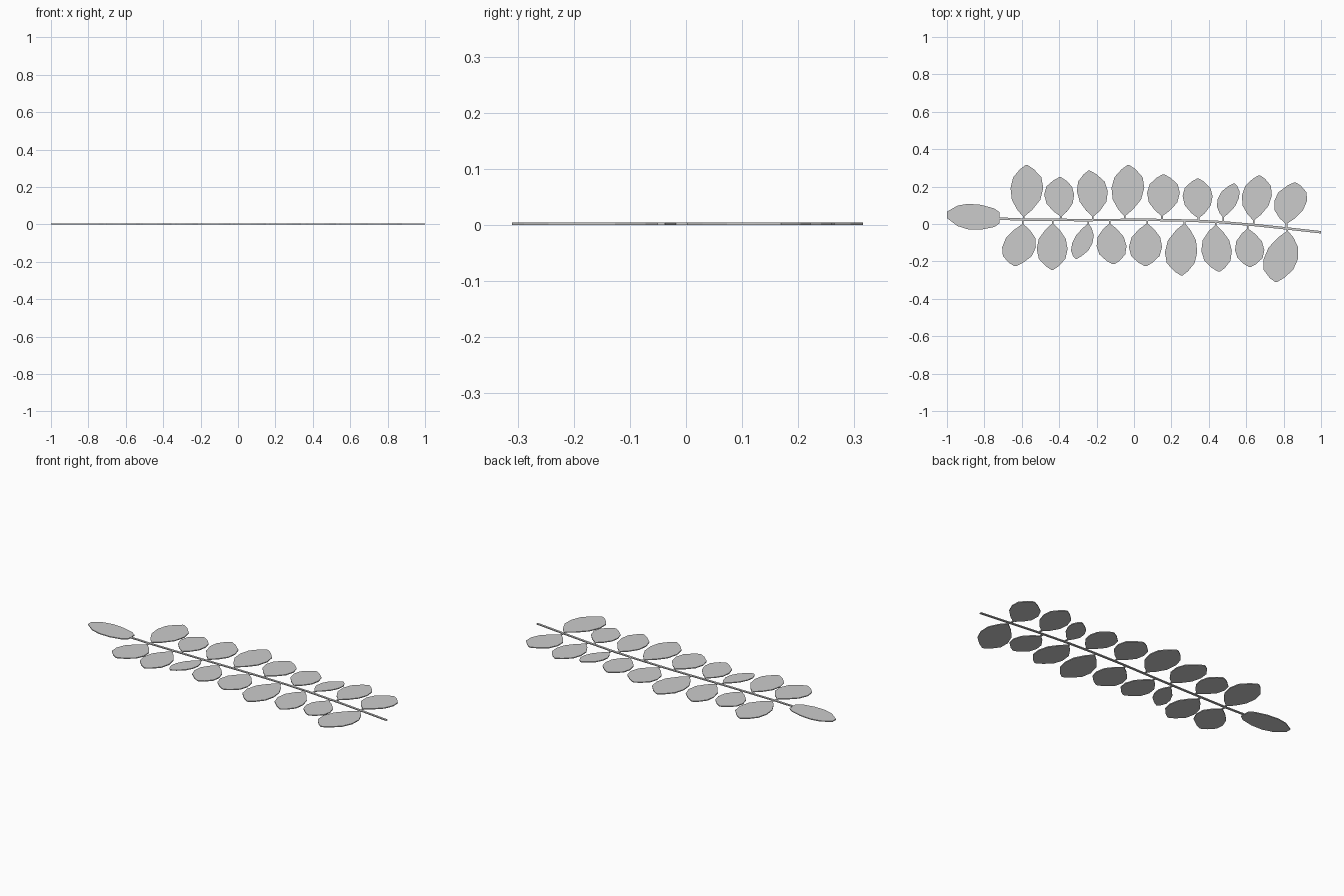
import bpy, bmesh
from mathutils import Vector

if "Cube" in bpy.data.objects:
    bpy.data.objects.remove(bpy.data.objects["Cube"])

THICK = 0.005

# Outline profile: (fraction along leaf, fraction of half width)
OVAL = [(0, .06), (.12, .45), (.32, .87), (.55, 1), (.76, .86), (.92, .42), (1, .06)]
BLUNT = [(0, .42), (.1, .72), (.35, .97), (.6, 1), (.8, .8), (1, .25)]


def slab(name, pts, z0=0.0, z1=THICK):
    """Flat plate extruded from a closed 2D outline."""
    bm = bmesh.new()
    face = bm.faces.new([bm.verts.new((x, y, z0)) for x, y in pts])
    ext = bmesh.ops.extrude_face_region(bm, geom=[face])
    bmesh.ops.translate(bm, vec=(0, 0, z1 - z0),
                        verts=[v for v in ext["geom"] if isinstance(v, bmesh.types.BMVert)])
    bmesh.ops.recalc_face_normals(bm, faces=bm.faces)
    me = bpy.data.meshes.new(name)
    bm.to_mesh(me)
    bm.free()
    ob = bpy.data.objects.new(name, me)
    bpy.context.collection.objects.link(ob)
    return ob


def leaf_outline(base, tip, lo, hi, profile):
    """Outline running along the second axis, bulging on the first to lo and hi."""
    base, tip = Vector(base), Vector(tip)
    axis = [(base.lerp(tip, t), w) for t, w in profile]
    kl = min((p.x - lo) / w for p, w in axis)
    kr = min((hi - p.x) / w for p, w in axis)
    left = [(p.x - kl * w, p.y) for p, w in axis]
    right = [(p.x + kr * w, p.y) for p, w in axis]
    return left + right[::-1]


def ribbon(name, path, width):
    """Thin strip following a 2D path."""
    pts = [Vector(p) for p in path]
    a, b = [], []
    for i, p in enumerate(pts):
        d = (pts[min(i + 1, len(pts) - 1)] - pts[max(i - 1, 0)]).normalized()
        n = Vector((-d.y, d.x)) * width / 2
        a.append(tuple(p + n))
        b.append(tuple(p - n))
    return slab(name, a + b[::-1])


# Central stem
STEM = [(-.725, .029), (-.6, .024), (-.3, .021), (.1, .022), (.3, .018),
        (.45, .011), (.65, -.006), (.82, -.024), (1, -.044)]
ribbon("stem", STEM, .013)


def stem_y(x):
    for (x0, y0), (x1, y1) in zip(STEM, STEM[1:]):
        if x <= x1:
            return y0 + (y1 - y0) * (x - x0) / (x1 - x0)


# Leaflets: base x, base y, tip x, tip y, min x, max x
UPPER = [(-.59, .042, -.575, .315, -.66, -.485), (-.39, .042, -.395, .25, -.48, -.32),
         (-.22, .042, -.24, .285, -.305, -.14), (-.05, .045, -.03, .315, -.12, .055),
         (.15, .045, .157, .265, .07, .245), (.345, .033, .342, .243, .26, .42),
         (.478, .037, .535, .217, .443, .565), (.64, .022, .67, .26, .577, .737),
         (.815, .003, .86, .222, .75, .925)]
LOWER = [(-.595, -.003, -.635, -.225, -.705, -.525), (-.435, 0, -.437, -.245, -.52, -.355),
         (-.245, 0, -.31, -.187, -.337, -.215), (-.13, 0, -.11, -.215, -.2, -.04),
         (.07, 0, .063, -.225, -.027, .15), (.27, 0, .255, -.275, .165, .338),
         (.437, -.008, .455, -.255, .36, .523), (.608, -.027, .62, -.23, .54, .697),
         (.82, -.04, .76, -.31, .693, .878)]

for side, leaves in (("upper", UPPER), ("lower", LOWER)):
    for i, (bx, by, tx, ty, lo, hi) in enumerate(leaves, 1):
        slab(f"{side}_leaflet_{i}", leaf_outline((bx, by), (tx, ty), lo, hi, OVAL))
        # Short stalk joining leaflet to stem
        ribbon(f"{side}_stalk_{i}", [(bx, stem_y(bx)), (bx, by + (ty - by) * .06)], .009)

# End leaflet, same outline turned sideways
end = leaf_outline((.035, -.718), (.05, -1), -.03, .108, BLUNT)
slab("end_leaflet", [(y, x) for x, y in end])
